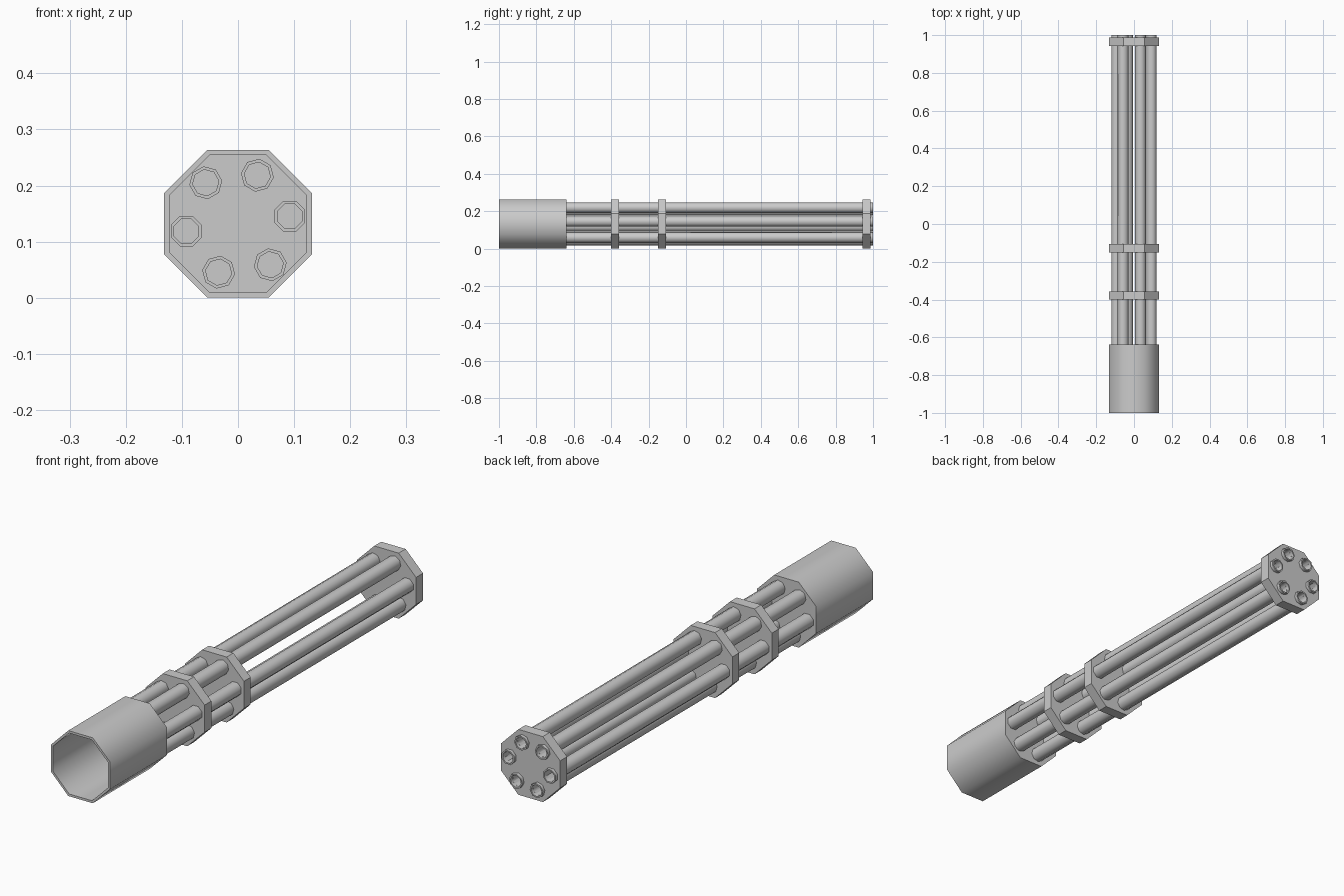
import bpy, bmesh, math

if "Cube" in bpy.data.objects:
    bpy.data.objects.remove(bpy.data.objects["Cube"])

CZ = 0.132            # height of the barrel axis
R8 = 0.1315 / math.cos(math.pi / 8)   # octagon corner radius
RING, START = 0.093, math.radians(8.2)  # barrel circle


def lathe(name, profile, cx=0.0, cz=CZ, closed=False, smooth=True, bm=None):
    """Eight-sided body around the y axis from (radius, y) points; radius 0 closes an end."""
    own = bm is None
    bm = bm or bmesh.new()
    rings = []
    for r, y in profile:
        if r == 0:
            rings.append(None)
            continue
        rings.append([bm.verts.new((cx + r * math.cos(a), y, cz + r * math.sin(a)))
                      for a in (math.pi / 8 + k * math.pi / 4 for k in range(8))])
    pairs = list(zip(rings, rings[1:]))
    if closed:
        pairs.append((rings[-1], rings[0]))
    for a, b in pairs:
        if a is None or b is None:
            bm.faces.new(a or b)
            continue
        for k in range(8):
            j = (k + 1) % 8
            bm.faces.new((a[k], a[j], b[j], b[k]))
    return finish(name, bm, smooth) if own else None


def finish(name, bm, smooth):
    bmesh.ops.recalc_face_normals(bm, faces=bm.faces)
    mesh = bpy.data.meshes.new(name)
    bm.to_mesh(mesh)
    bm.free()
    ob = bpy.data.objects.new(name, mesh)
    bpy.context.collection.objects.link(ob)
    if smooth:
        bpy.ops.object.select_all(action='DESELECT')
        ob.select_set(True)
        bpy.context.view_layer.objects.active = ob
        bpy.ops.object.shade_smooth_by_angle(angle=math.radians(50))
    return ob


def plate(name, y0, y1):
    return lathe(name, [(0, y0), (R8, y0), (R8, y1), (0, y1)], smooth=False)


# Rear housing: a cup open at the front, closed where the barrels leave it
RI = R8 * 0.93
lathe("housing", [(0, -0.648), (RI, -0.648), (RI, -1), (R8, -1), (R8, -0.638), (0, -0.638)])

# Clamp plates along the barrels
plate("rear_clamp", -0.40, -0.357)
plate("middle_clamp", -0.15, -0.107)
muzzle = plate("muzzle_clamp", 0.943, 0.987)

# Six hollow barrels, plus matching cutters for the muzzle holes
RO, RB = 0.0295, 0.0235
cut = bmesh.new()
for i in range(6):
    a = START + i * math.pi / 3
    x, z = RING * math.cos(a), CZ + RING * math.sin(a)
    barrel = lathe(f"barrel_{i + 1}", [(RB, -0.655), (RO, -0.655), (RO, 1), (RB, 1)],
                   cx=0, cz=0, closed=True)
    barrel.location = (x, 0, z)
    barrel.rotation_euler.y = -i * math.pi / 3
    lathe("", [(0, 0.9), (RB, 0.9), (RB, 1.05), (0, 1.05)], x, z, bm=cut)

# Bore holes through the muzzle clamp
cutter = finish("bore_cutter", cut, False)
cutter.hide_render = True
cutter.hide_viewport = True
mod = muzzle.modifiers.new("bores", 'BOOLEAN')
mod.operation = 'DIFFERENCE'
mod.solver = 'EXACT'
mod.object = cutter
